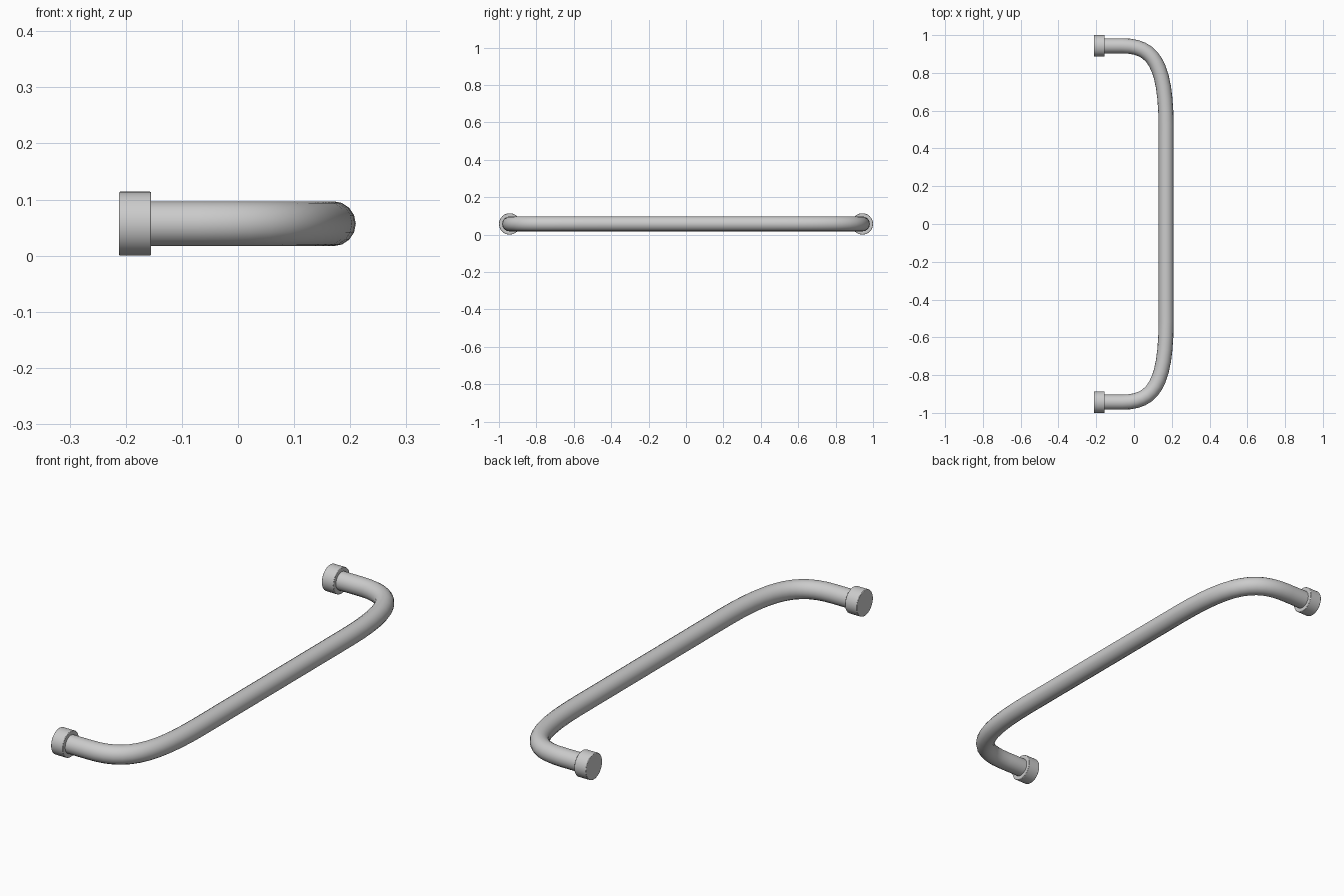
import bpy
from math import radians, pi

if "Cube" in bpy.data.objects:
    bpy.data.objects.remove(bpy.data.objects["Cube"])

Z = 0.057       # height of the tube axis
Y_END = 0.943   # where the legs sit


def smooth(obj):
    bpy.ops.object.select_all(action='DESELECT')
    obj.select_set(True)
    bpy.context.view_layer.objects.active = obj
    bpy.ops.object.shade_smooth_by_angle(angle=radians(40))


# Bent tube: legs, soft bends and straight grip swept along one path
cu = bpy.data.curves.new("handle_path", 'CURVE')
cu.dimensions = '3D'
cu.bevel_depth = 0.04
cu.bevel_resolution = 6
cu.resolution_u = 12
cu.use_fill_caps = True
# point, left handle, right handle in (x, y)
half = [
    ((-0.18, Y_END), (-0.20, Y_END), (-0.14, Y_END)),
    ((-0.06, Y_END), (-0.10, Y_END), (0.10, Y_END)),
    ((0.17, 0.52), (0.168, 0.85), (0.17, 0.35)),
]
mirror = lambda p: (p[0], -p[1])
path = half + [(mirror(c), mirror(r), mirror(l)) for c, l, r in reversed(half)]
sp = cu.splines.new('BEZIER')
sp.bezier_points.add(len(path) - 1)
for bp, (c, l, r) in zip(sp.bezier_points, path):
    bp.handle_left_type = bp.handle_right_type = 'FREE'
    bp.co, bp.handle_left, bp.handle_right = [(*p, Z) for p in (c, l, r)]
tube = bpy.data.objects.new("handle_tube", cu)
bpy.context.collection.objects.link(tube)
bpy.ops.object.select_all(action='DESELECT')
tube.select_set(True)
bpy.context.view_layer.objects.active = tube
bpy.ops.object.convert(target='MESH')
smooth(bpy.context.object)

# Mounting collars at both ends
for side, y in (("left", -Y_END), ("right", Y_END)):
    bpy.ops.mesh.primitive_cylinder_add(
        vertices=40, radius=0.057, depth=0.057,
        location=(-0.1835, y, Z), rotation=(0, pi / 2, 0))
    collar = bpy.context.object
    collar.name = "mounting_collar_" + side
    bev = collar.modifiers.new("edge_bevel", 'BEVEL')
    bev.width = 0.002
    bev.segments = 2
    smooth(collar)
